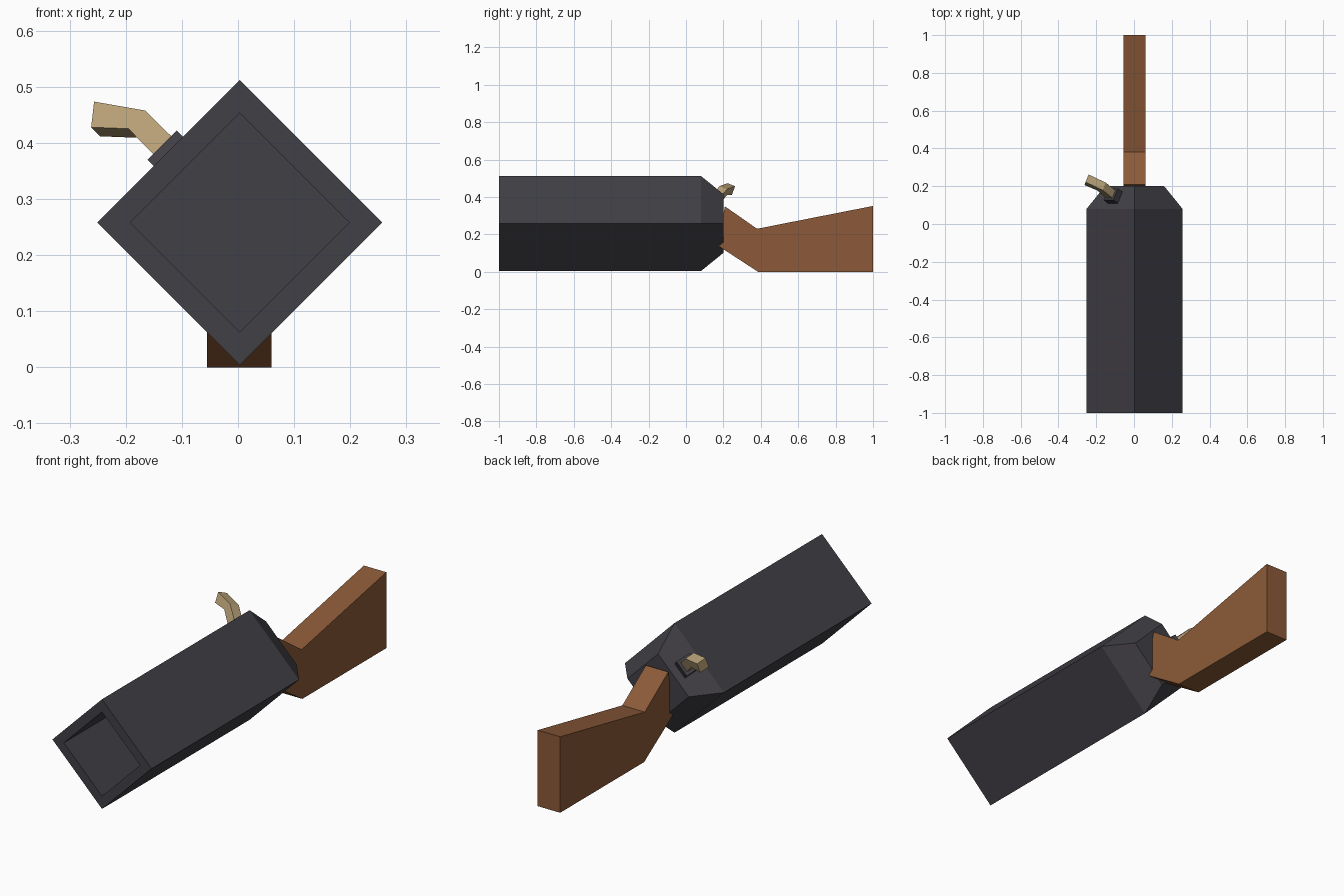
import bpy, bmesh
from mathutils import Vector

if "Cube" in bpy.data.objects:
    bpy.data.objects.remove(bpy.data.objects["Cube"])

CX, CZ = 0.003, 0.258   # barrel axis


def material(name, rgb):
    m = bpy.data.materials.new(name)
    m.diffuse_color = (*rgb, 1)
    m.use_nodes = True
    m.node_tree.nodes["Principled BSDF"].inputs["Base Color"].default_value = m.diffuse_color
    return m


steel = material("dark_steel", (0.053, 0.050, 0.060))
wood = material("brown_wood", (0.262, 0.102, 0.040))
bone = material("tan_bone", (0.480, 0.355, 0.185))


def make_object(name, bm, mat):
    bmesh.ops.recalc_face_normals(bm, faces=bm.faces)
    me = bpy.data.meshes.new(name)
    bm.to_mesh(me)
    bm.free()
    me.materials.append(mat)
    ob = bpy.data.objects.new(name, me)
    bpy.context.collection.objects.link(ob)
    return ob


def loft(name, rings, mat):
    """Join rings of equal point count and cap both ends."""
    bm = bmesh.new()
    loops = [[bm.verts.new(p) for p in ring] for ring in rings]
    for a, b in zip(loops, loops[1:]):
        for i in range(len(a)):
            j = (i + 1) % len(a)
            bm.faces.new((a[i], a[j], b[j], b[i]))
    bm.faces.new(loops[0][::-1])
    bm.faces.new(loops[-1])
    return make_object(name, bm, mat)


def diamond(y, r):
    return [(CX + r, y, CZ), (CX, y, CZ + r), (CX - r, y, CZ), (CX, y, CZ - r)]


# Square barrel on its corner: bore floor, bore mouth, muzzle, body, tapered breech
loft("barrel", [diamond(-0.1, 0.195), diamond(-1, 0.195), diamond(-1, 0.254),
                diamond(0.08, 0.254), diamond(0.2, 0.157)], steel)

# Stock: side profile extruded across x
profile = [(0.208, 0.35), (0.38, 0.23), (1, 0.352), (1, 0), (0.385, 0), (0.17, 0.14)]
loft("stock", [[(x, y, z) for y, z in profile] for x in (-0.055, 0.06)], wood)

# Local frame on the upper left breech facet: across, along and outward
origin = Vector((CX - 0.103, 0.14, CZ + 0.103))
normal = Vector((-1, 0.808, 1)).normalized()
across = Vector((1, 0, 1)).normalized()
along = normal.cross(across).normalized()


def on_facet(t, s, n):
    return origin + across * t + along * s + normal * n


# Block that carries the handle
loft("handle_mount", [[on_facet(t, s, n) for t, s in
                       ((-.037, -.035), (.037, -.035), (.037, .035), (-.037, .035))]
                      for n in (-0.01, 0.037)], steel)

# Bent cocking handle: (across, outward) edge pairs along its length
sections = [((-.023, 0.0), (.023, 0.0)),
            ((-.022, .117), (.022, .119)),
            ((-.067, .173), (-.031, .206))]
loft("cocking_handle", [[on_facet(a[0], -.023, a[1]), on_facet(b[0], -.023, b[1]),
                         on_facet(b[0], .023, b[1]), on_facet(a[0], .023, a[1])]
                        for a, b in sections], bone)
